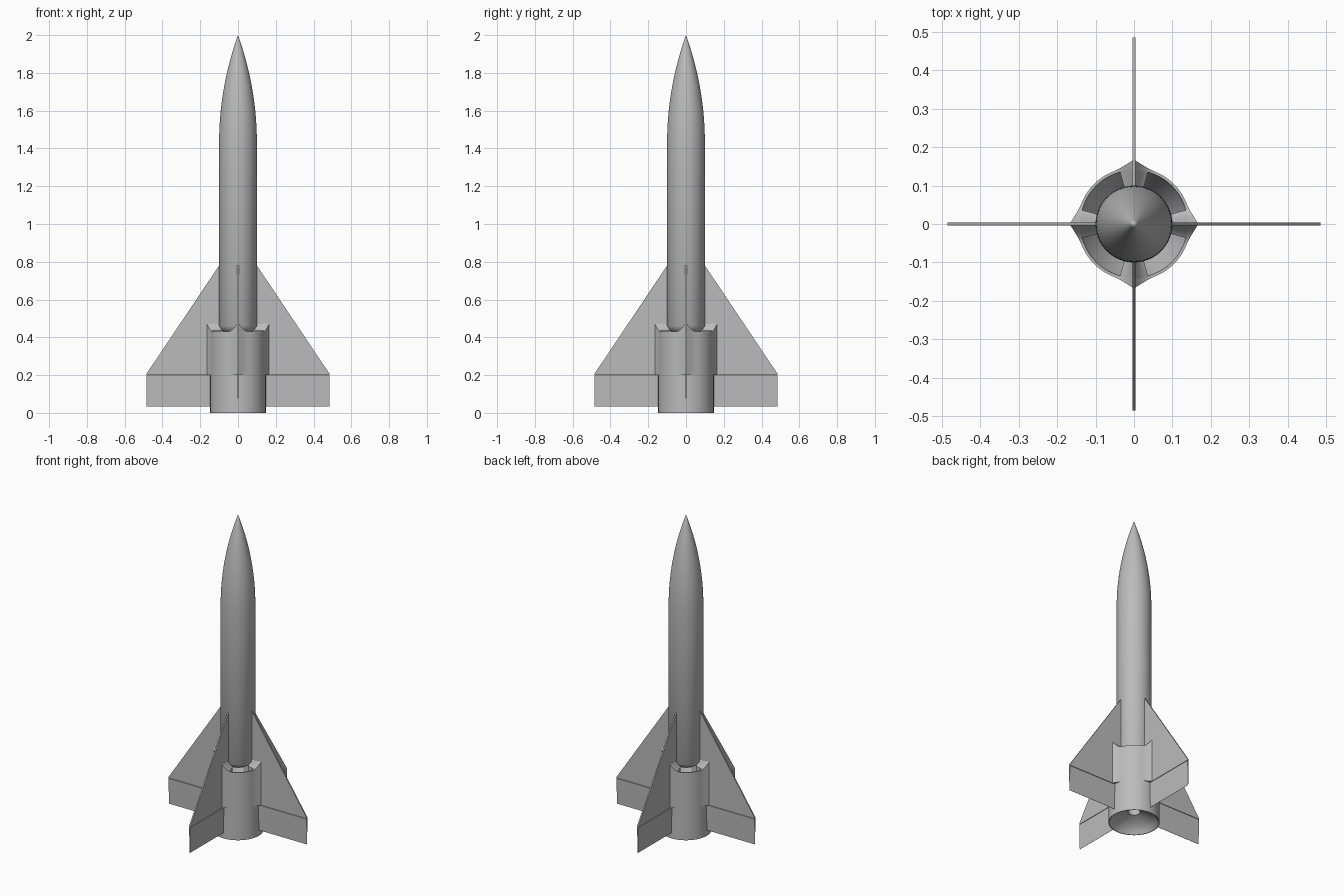
import bpy, bmesh, math

cube = bpy.data.objects.get("Cube")
if cube:
    bpy.data.objects.remove(cube, do_unlink=True)

gray = bpy.data.materials.new("plain gray")
gray.use_nodes = True
gray.diffuse_color = (0.5, 0.5, 0.5, 1)
gray.node_tree.nodes["Principled BSDF"].inputs["Base Color"].default_value = (0.5, 0.5, 0.5, 1)


def finish(name, bm, smooth=True):
    bmesh.ops.remove_doubles(bm, verts=bm.verts, dist=1e-5)
    bmesh.ops.recalc_face_normals(bm, faces=bm.faces)
    mesh = bpy.data.meshes.new(name)
    bm.to_mesh(mesh)
    bm.free()
    mesh.materials.append(gray)
    ob = bpy.data.objects.new(name, mesh)
    bpy.context.collection.objects.link(ob)
    if smooth:
        bpy.ops.object.select_all(action='DESELECT')
        ob.select_set(True)
        bpy.context.view_layer.objects.active = ob
        bpy.ops.object.shade_smooth_by_angle(angle=math.radians(32))
    return ob


def sweep(name, profile, angles, full=True, closed=False):
    """Sweep an (r, z) profile, which may vary with angle, about the z axis."""
    bm = bmesh.new()
    rows = [[bm.verts.new((r * math.cos(a), r * math.sin(a), z)) for r, z in profile(a)]
            for a in angles]
    n, m = len(rows), len(rows[0])
    for i in range(n if full else n - 1):
        a, b = rows[i], rows[(i + 1) % n]
        for j in range(m if closed else m - 1):
            k = (j + 1) % m
            bm.faces.new((a[j], b[j], b[k], a[k]))
    if not full:
        bm.faces.new(rows[0])
        bm.faces.new(rows[-1])
    return finish(name, bm)


def prism(name, outline, half, turn):
    """Radial plate; each outline point is (r, z, thickness factor)."""
    bm = bmesh.new()
    c, s = math.cos(turn), math.sin(turn)
    sides = [[bm.verts.new((r * c - w * half * t * s, r * s + w * half * t * c, z))
              for r, z, t in outline] for w in (-1, 1)]
    bm.faces.new(sides[0])
    bm.faces.new(sides[1])
    for i in range(len(outline)):
        k = (i + 1) % len(outline)
        bm.faces.new((sides[0][i], sides[0][k], sides[1][k], sides[1][i]))
    return finish(name, bm, smooth=False)


# Body with ogive nose and tapered tail
R, SHOULDER, TIP = 0.1, 1.43, 2.0
L = TIP - SHOULDER
rho = (R * R + L * L) / (2 * R)
nose = [(math.sqrt(rho * rho - (L * i / 20) ** 2) - rho + R, SHOULDER + L * i / 20)
        for i in range(20)] + [(0, TIP)]
body = [(0, 0.41), (0.05, 0.415), (0.085, 0.435), (R, 0.46)] + nose
N = 144
circle = [2 * math.pi * i / N for i in range(N)]
sweep("body", lambda a: body, circle)


# Shroud: ring that swells into a ridge at every fin
def ridge(a, width):
    q = math.pi / 2
    off = abs((a + q / 2) % q - q / 2)
    return max(0, 1 - off / math.radians(width)) ** 2


def outer(a):
    return 0.147 + 0.021 * ridge(a, 22)


def top(a):
    return 0.43 + 0.05 * ridge(a, 22)


def shroud(a):
    return [(0.147, 0), (0.147, 0.2), (outer(a), 0.2), (outer(a), top(a)),
            (0.14, top(a)), (0.135, 0.41), (0.1, 0.35), (0.05, 0.22), (0.035, 0.12),
            (0.035, 0.07), (0.07, 0.058), (0.105, 0.04), (0.13, 0.018), (0.143, 0)]


sweep("shroud", shroud, circle, closed=True)


# Struts, fins and hinged flaps, four of each
def strut(a):
    return [(0.09, 0.25), (0.09, top(a)), (0.142, top(a)), (0.142, 0.25)]


fin = [(0.09, 0.2, 1), (0.485, 0.2, 1), (0.485, 0.206, 1), (0.1, 0.78, 1), (0.09, 0.78, 1)]
flap = [(0.146, 0.197, 1), (0.485, 0.197, 1), (0.485, 0.035, 0.1), (0.146, 0.035, 0.1)]
for i, side in enumerate(("left", "back", "right", "front")):
    turn = i * math.pi / 2
    wedge = [turn + math.radians(2.5 * k) for k in range(-6, 7)]
    sweep(side + "_strut", strut, wedge, full=False, closed=True)
    prism(side + "_fin", fin, 0.004, turn)
    prism(side + "_flap", flap, 0.004, turn)
